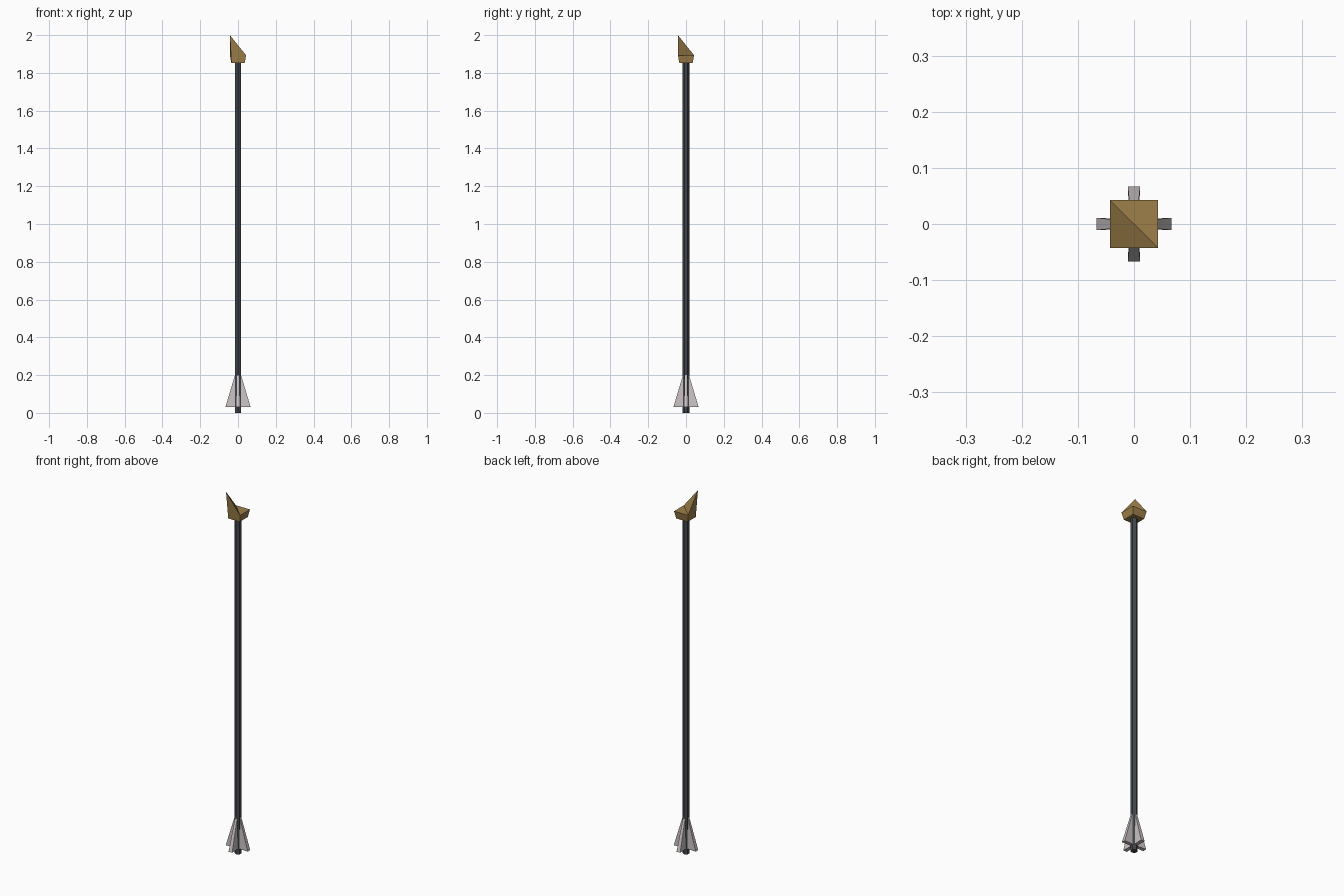
import bpy, bmesh, math
from mathutils import Matrix

if "Cube" in bpy.data.objects:
    bpy.data.objects.remove(bpy.data.objects["Cube"])


def material(name, rgb):
    m = bpy.data.materials.new(name)
    m.diffuse_color = (*rgb, 1)
    m.use_nodes = True
    m.node_tree.nodes["Principled BSDF"].inputs["Base Color"].default_value = m.diffuse_color
    return m


def add_object(name, bm, mat):
    bmesh.ops.recalc_face_normals(bm, faces=bm.faces[:])
    me = bpy.data.meshes.new(name)
    bm.to_mesh(me)
    bm.free()
    me.materials.append(mat)
    ob = bpy.data.objects.new(name, me)
    bpy.context.collection.objects.link(ob)
    return ob


def loft(bm, rings):
    """Skin a stack of equal-length rings and cap both ends."""
    loops = [[bm.verts.new(p) for p in ring] for ring in rings]
    n = len(loops[0])
    for a, b in zip(loops, loops[1:]):
        for i in range(n):
            j = (i + 1) % n
            bm.faces.new((a[i], a[j], b[j], b[i]))
    bm.faces.new(loops[0][::-1])
    bm.faces.new(loops[-1])


def square(h, z):
    return [(-h, -h, z), (h, -h, z), (h, h, z), (-h, h, z)]


dark = material("dark_shaft", (0.055, 0.062, 0.074))
gold = material("brass", (0.34, 0.213, 0.068))
pale = material("pale_fletching", (0.60, 0.55, 0.56))

# Hexagonal shaft, with corners facing front and back
bm = bmesh.new()
R = 0.018
loft(bm, [[(R * math.sin(k * math.pi / 3), R * math.cos(k * math.pi / 3), z)
           for k in range(6)] for z in (0, 1.87)])
add_object("shaft", bm, dark)

# Four-sided arrow head
bm = bmesh.new()
loft(bm, [square(0.035, 1.852), square(0.043, 1.893)])
top = max(bm.faces, key=lambda f: f.calc_center_median().z)
bmesh.ops.poke(bm, faces=[top])
max(bm.verts, key=lambda v: len(v.link_faces) == 4).co.z = 2.0
add_object("arrow_head", bm, gold)

# Four wedge-shaped fins
for k, side in enumerate(("right", "back", "left", "front")):
    bm = bmesh.new()
    loft(bm, [
        [(0.0, -0.008, 0.03), (0.067, -0.011, 0.03), (0.067, 0.011, 0.03), (0.0, 0.008, 0.03)],
        [(0.0, -0.006, 0.2), (0.016, -0.006, 0.2), (0.016, 0.006, 0.2), (0.0, 0.006, 0.2)],
    ])
    bm.transform(Matrix.Rotation(k * math.pi / 2, 4, "Z"))
    add_object("fin_" + side, bm, pale)
